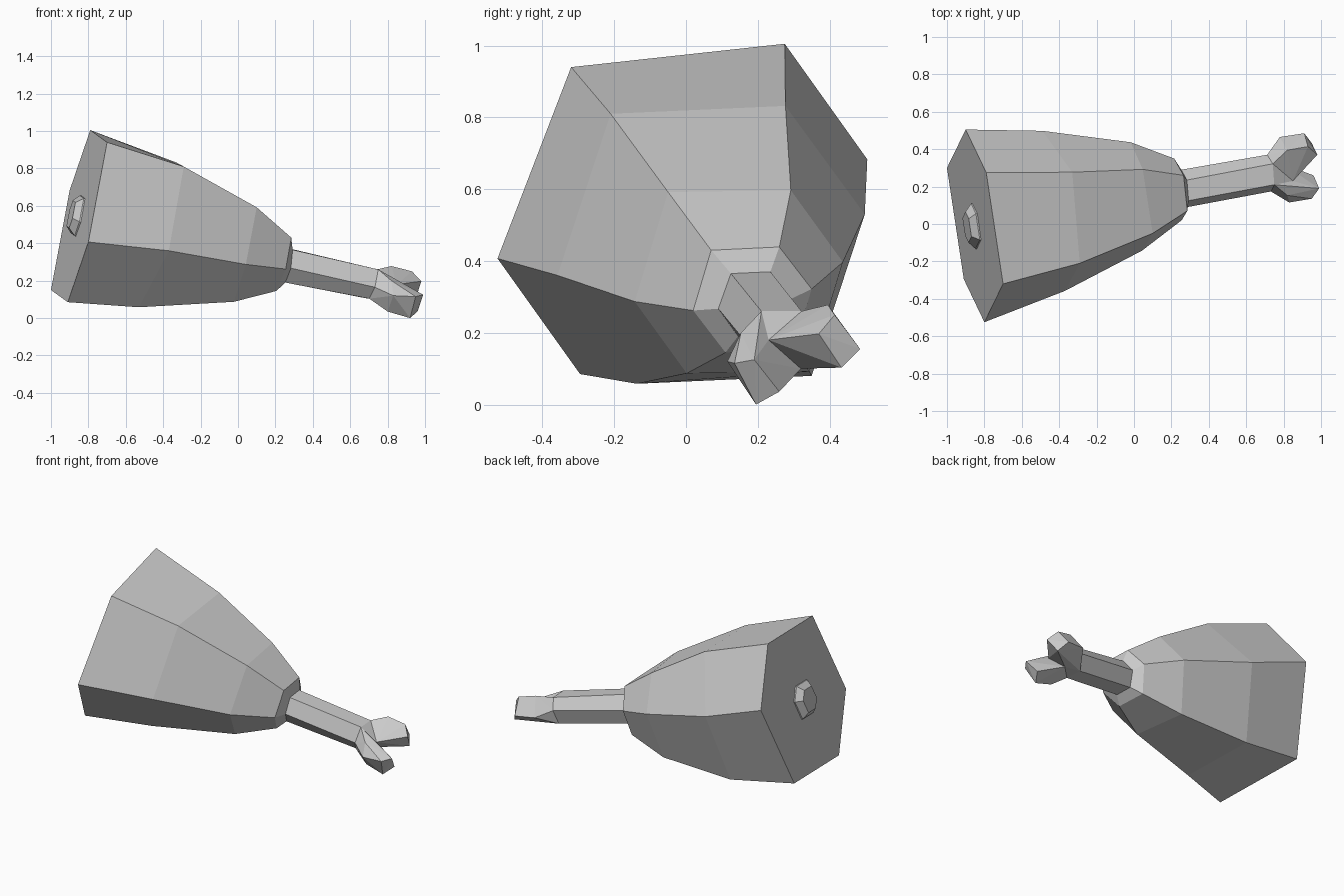
import bpy
import bmesh
from mathutils import Vector

default_cube = bpy.data.objects.get("Cube")
if default_cube:
    bpy.data.objects.remove(default_cube, do_unlink=True)

# One plain grey for the whole model
grey = bpy.data.materials.new("plain_grey")
grey.use_nodes = True
grey.diffuse_color = (0.6, 0.6, 0.6, 1)
grey.node_tree.nodes["Principled BSDF"].inputs["Base Color"].default_value = (0.6, 0.6, 0.6, 1)


def hexagon(centre, *half_spokes):
    """Six corners: three spokes from the centre and their opposites."""
    centre = Vector(centre)
    spokes = [Vector(s) for s in half_spokes]
    return [centre + s for s in spokes] + [centre - s for s in spokes]


def finish(name, bm):
    """Turn a bmesh into a flat-shaded object."""
    bmesh.ops.recalc_face_normals(bm, faces=bm.faces[:])
    mesh = bpy.data.meshes.new(name)
    bm.to_mesh(mesh)
    bm.free()
    mesh.materials.append(grey)
    obj = bpy.data.objects.new(name, mesh)
    bpy.context.collection.objects.link(obj)
    return obj


def loft(name, rings):
    """Skin a row of rings and cap both ends."""
    bm = bmesh.new()
    loops = [[bm.verts.new(p) for p in ring] for ring in rings]
    for lower, upper in zip(loops, loops[1:]):
        for i in range(len(lower)):
            j = (i + 1) % len(lower)
            bm.faces.new((lower[i], lower[j], upper[j], upper[i]))
    bm.faces.new(loops[0][::-1])
    bm.faces.new(loops[-1])
    return finish(name, bm)


def hull(name, points):
    """Faceted solid wrapped round a few corner points."""
    bm = bmesh.new()
    for p in points:
        bm.verts.new(p)
    result = bmesh.ops.convex_hull(bm, input=bm.verts[:])
    unused = {g for g in result["geom_interior"] if isinstance(g, bmesh.types.BMVert)}
    bmesh.ops.delete(bm, geom=list(unused), context='VERTS')
    return finish(name, bm)


# Cross-sections from the broad cut end to the neck, then the end of the shaft
cut_end = hexagon((-.85, -.01, .545), (.06, .285, .46), (.15, -.31, .395), (.05, -.515, -.138))
bulge = hexagon((-.43, .07, .445), (.1, .207, .387), (.14, -.28, .365), (.06, -.428, -.085))
taper = hexagon((.012, .147, .342), (.035, .145, .255), (.088, -.197, .25), (.03, -.29, -.055))
shoulder = hexagon((.235, .185, .292), (.03, .075, .147), (.05, -.115, .138), (.02, -.165, -.03))
neck = hexagon((.268, .19, .28), (.015, .045, .09), (.024, -.065, .085), (.015, -.1, -.013))
shaft_end = hexagon((.722, .272, .182), (.02, .05, .078), (.028, -.062, .078), (.01, -.098, -.017))

loft("meat", [cut_end, bulge, taper, shoulder, neck])
loft("bone_shaft", [neck, shaft_end])

# Small bone stub standing out of the cut end
middle = Vector((-.85, -.01, .545))
outward = Vector((-.96, -.16, .23)).normalized()


def stub_ring(scale, height):
    return [middle + (p - middle) * scale + outward * height for p in cut_end]


loft("bone_stub", [stub_ring(.24, -.01), stub_ring(.235, .01), stub_ring(.16, .045)])

# Forked knuckle: a core and two faceted lobes sharing the crotch
crotch = [Vector((.85, .23, .18)), Vector((.8, .32, .1))]
hull("knuckle_core", shaft_end + crotch)

front_half = shaft_end[1:4]
back_half = shaft_end[4:] + shaft_end[:1]
hull("front_lobe", front_half + crotch + [
    (.82, .153, .2), (.83, .115, .12), (.95, .135, .115), (.99, .19, .125),
    (.92, .195, 0), (.96, .26, .036), (.8, .195, .035)])
hull("back_lobe", back_half + crotch + [
    (.82, .395, .278), (.93, .414, .25), (.98, .37, .197),
    (.95, .433, .103), (.91, .485, .155), (.78, .465, .17)])
